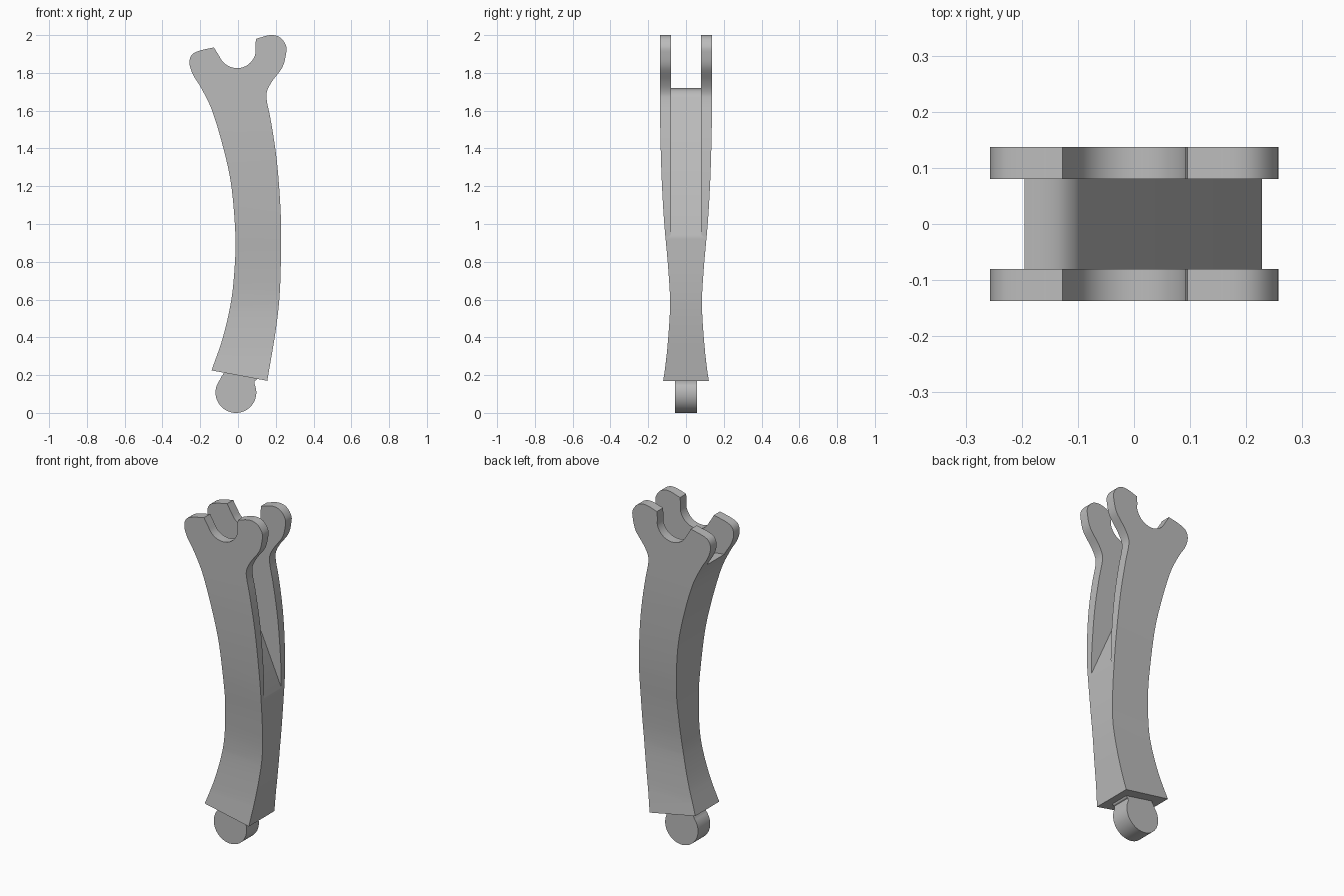
import bpy, bmesh, math
from mathutils import Vector

cube = bpy.data.objects.get("Cube")
if cube:
    bpy.data.objects.remove(cube)

grey = bpy.data.materials.new("plain_grey")
grey.use_nodes = True
colour = (0.5, 0.5, 0.5, 1)
grey.diffuse_color = colour
grey.node_tree.nodes["Principled BSDF"].inputs["Base Color"].default_value = colour


def curve(points, steps=5):
    """Smooth path through the points."""
    p = [Vector(q) for q in points]
    p = [2 * p[0] - p[1]] + p + [2 * p[-1] - p[-2]]
    out = []
    for a, b, c, d in zip(p, p[1:], p[2:], p[3:]):
        for i in range(steps):
            t = i / steps
            out.append(0.5 * (2 * b + (c - a) * t + (2 * a - 5 * b + 4 * c - d) * t * t
                              + (3 * b - a - 3 * c + d) * t ** 3))
    return out + [p[-2]]


def arc(cx, cz, r, start, end, steps=20):
    angles = [math.radians(start + (end - start) * i / steps) for i in range(steps + 1)]
    return [Vector((cx + r * math.cos(a), cz + r * math.sin(a))) for a in angles]


def slab(name, outline, half, cuts=(), width=None):
    """Extrude an x-z outline along y, optionally varying the thickness by height."""
    bm = bmesh.new()
    face = bm.faces.new([bm.verts.new((x, -half, z)) for x, z in outline])
    ext = bmesh.ops.extrude_face_region(bm, geom=[face])["geom"]
    moved = [v for v in ext if isinstance(v, bmesh.types.BMVert)]
    bmesh.ops.translate(bm, verts=moved, vec=(0, 2 * half, 0))
    for z in cuts:
        bmesh.ops.bisect_plane(bm, geom=bm.verts[:] + bm.edges[:] + bm.faces[:],
                               plane_co=(0, 0, z), plane_no=(0, 0, 1))
    if width:
        for v in bm.verts:
            v.co.y = math.copysign(width(v.co.z), v.co.y)
    bmesh.ops.recalc_face_normals(bm, faces=bm.faces[:])
    mesh = bpy.data.meshes.new(name)
    bm.to_mesh(mesh)
    bm.free()
    mesh.materials.append(grey)
    ob = bpy.data.objects.new(name, mesh)
    bpy.context.collection.objects.link(ob)
    return ob


def apply_boolean(ob, other, operation):
    mod = ob.modifiers.new("boolean", "BOOLEAN")
    mod.operation, mod.object, mod.solver = operation, other, "EXACT"
    bpy.context.view_layer.objects.active = ob
    bpy.ops.object.modifier_apply(modifier=mod.name)
    bpy.data.objects.remove(other)


# Half thickness of the arm by height
thickness = curve([(.122, .16), (.103, .3), (.087, .5), (.085, .62), (.097, .8),
                   (.115, 1), (.127, 1.2), (.134, 1.4), (.137, 1.6), (.137, 2.1)])


def arm_width(z):
    for a, b in zip(thickness, thickness[1:]):
        if z <= b.y:
            return a.x + (b.x - a.x) * (z - a.y) / (b.y - a.y)
    return thickness[-1].x


# Curved arm with the open hook at the top
concave_side = curve([(-.14, .225), (-.08, .4), (-.035, .6), (-.016, .8), (-.014, .95),
                      (-.035, 1.2), (-.077, 1.4), (-.137, 1.6), (-.195, 1.72),
                      (-.238, 1.79), (-.257, 1.85), (-.245, 1.895), (-.205, 1.917),
                      (-.127, 1.935)])
notch = [Vector((-.12, 1.922))] + arc(-.005, 1.925, .1, 205, 350) + [Vector((.092, 1.94))]
convex_side = curve([(.095, 1.98), (.17, 2), (.222, 1.988), (.254, 1.945), (.254, 1.9),
                     (.235, 1.83), (.18, 1.755), (.153, 1.7), (.153, 1.65), (.175, 1.54),
                     (.205, 1.34), (.224, 1.1), (.228, .92), (.222, .65), (.2, .44),
                     (.155, .17)])
arm = slab("arm", concave_side + notch + convex_side, .13,
           [.3 + .05 * i for i in range(28)], arm_width)

# Slot that splits the upper arm into two side plates
slot_floor = curve([(-.09, 1.66), (-.102, 1.685), (-.125, 1.706), (-.155, 1.716), (-.195, 1.72)])
slot = slab("slot_cutter", [(.4, .549), (.4, 2.2), (-.5, 2.2), (-.5, 1.72)] + slot_floor[::-1], .08)
slot.hide_render = True
apply_boolean(arm, slot, "DIFFERENCE")

# Round tab with its short neck at the foot
tab_outline = (curve([(-.06, .25), (-.075, .212), (-.09, .188)]) + arc(-.011, .108, .108, 140, 385, 48)
               + curve([(.089, .17), (.1, .178), (.11, .22)]))
tab = slab("foot_tab", tab_outline, .057)

for ob in (arm, tab):
    bpy.ops.object.select_all(action="DESELECT")
    ob.select_set(True)
    bpy.context.view_layer.objects.active = ob
    bpy.ops.object.shade_smooth_by_angle(angle=math.radians(30))
